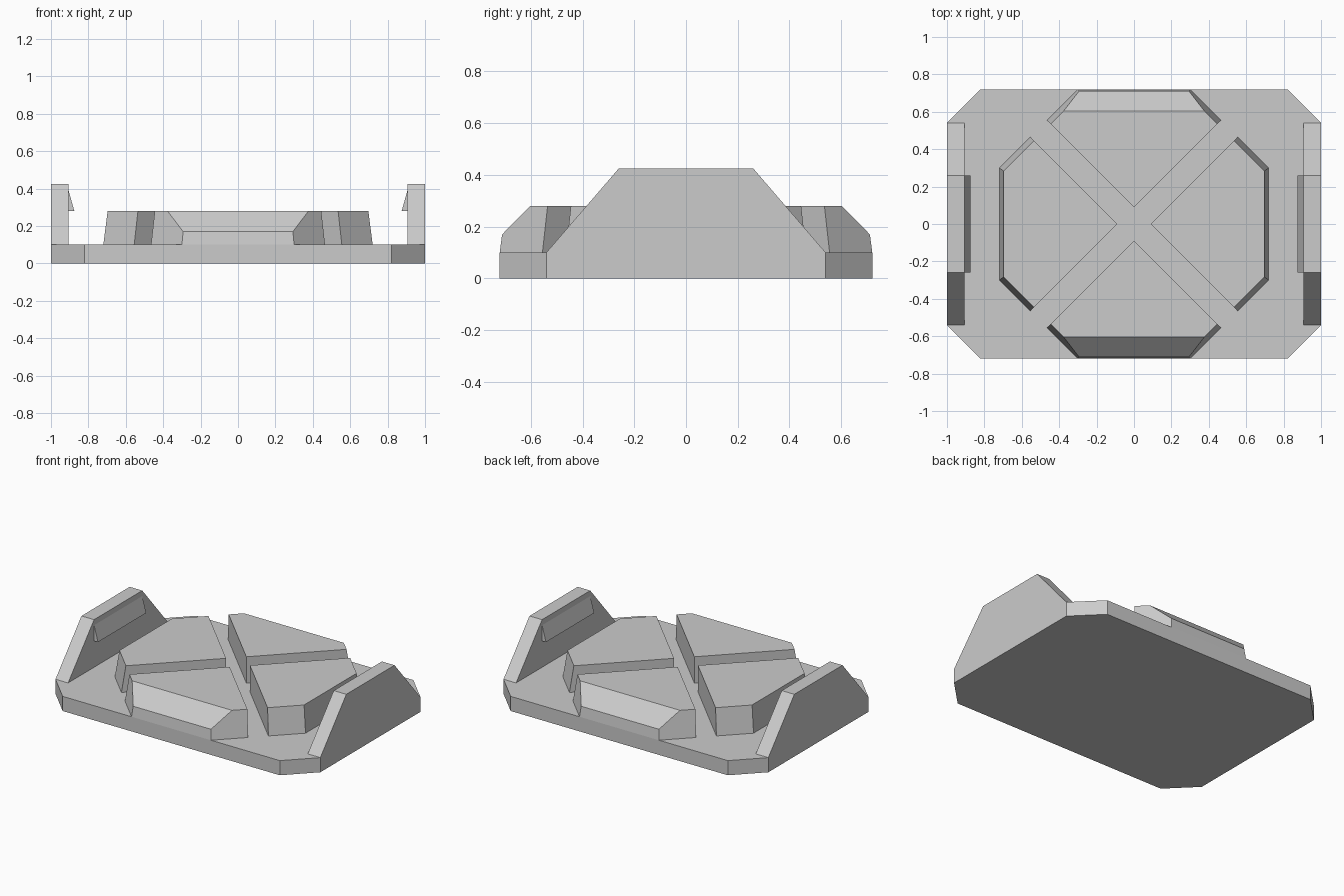
import bpy, bmesh, math
from mathutils import Matrix, Vector

cube = bpy.data.objects.get("Cube")
if cube:
    bpy.data.objects.remove(cube, do_unlink=True)

# Single flat grey
grey = bpy.data.materials.new("plain_grey")
grey.use_nodes = True
colour = (0.6, 0.6, 0.6, 1)
grey.diffuse_color = colour
grey.node_tree.nodes["Principled BSDF"].inputs["Base Color"].default_value = colour


def finish(name, bm):
    bmesh.ops.recalc_face_normals(bm, faces=bm.faces)
    mesh = bpy.data.meshes.new(name)
    bm.to_mesh(mesh)
    bm.free()
    mesh.materials.append(grey)
    obj = bpy.data.objects.new(name, mesh)
    bpy.context.collection.objects.link(obj)
    return obj


def loft(lower, upper):
    """Solid between two outlines with matching points."""
    bm = bmesh.new()
    a = [bm.verts.new(p) for p in lower]
    b = [bm.verts.new(p) for p in upper]
    bm.faces.new(a)
    bm.faces.new(b)
    n = len(a)
    for i in range(n):
        j = (i + 1) % n
        bm.faces.new((a[i], a[j], b[j], b[i]))
    return bm


BASE, TOP = 0.1, 0.28

# Base plate with chamfered corners
outline = [(1, -0.54), (1, 0.54), (0.82, 0.72), (-0.82, 0.72),
           (-1, 0.54), (-1, -0.54), (-0.82, -0.72), (0.82, -0.72)]
finish("base_plate", loft([(x, y, 0) for x, y in outline],
                          [(x, y, BASE) for x, y in outline]))

# Side walls with a wedge-shaped clip on the inner face
wall = [(-0.54, BASE), (0.54, BASE), (0.26, 0.425), (-0.26, 0.425)]
clip = [(0.905, 0.28), (0.875, 0.28), (0.905, 0.387)]
for side, s in (("left", 1), ("right", -1)):
    finish(side + "_wall", loft([(s * 0.905, y, z) for y, z in wall],
                                [(s, y, z) for y, z in wall]))
    finish(side + "_clip", loft([(s * x, -0.26, z) for x, z in clip],
                                [(s * x, 0.26, z) for x, z in clip]))


def pad_outline(reach, corner, z):
    """Quarter sector pointing along +x; corner is x + y on the chamfer."""
    gap = 0.09
    cx, cy = (corner + gap) / 2, (corner - gap) / 2
    return [(gap, 0, z), (cx, -cy, z), (reach, reach - corner, z),
            (reach, corner - reach, z), (cx, cy, z)]


# Four raised pads; the front and back ones have a sloped outer edge
for i, side in enumerate(("left", "back", "right", "front")):
    bm = loft(pad_outline(0.72, 1.02, BASE), pad_outline(0.697, 0.98, TOP))
    if side in ("front", "back"):
        cut = bmesh.ops.bisect_plane(
            bm, geom=bm.verts[:] + bm.edges[:] + bm.faces[:],
            plane_co=Vector((0.603, 0, TOP)), plane_no=Vector((0.11, 0, 0.108)),
            clear_outer=True)
        edges = [e for e in cut["geom_cut"] if isinstance(e, bmesh.types.BMEdge)]
        bmesh.ops.holes_fill(bm, edges=edges)
    bmesh.ops.transform(bm, matrix=Matrix.Rotation(i * math.pi / 2, 4, "Z"), verts=bm.verts)
    finish(side + "_pad", bm)
